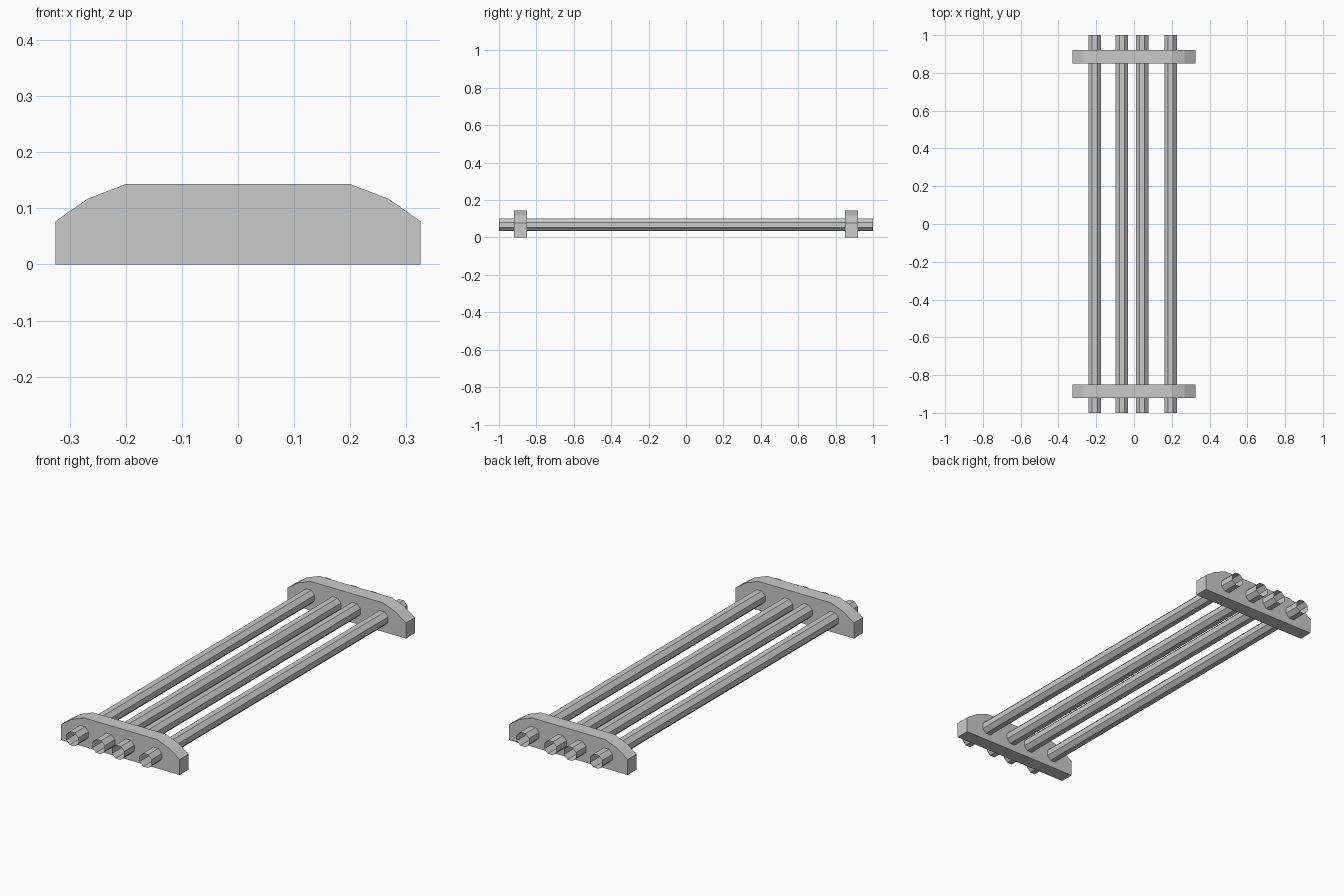
import bpy, bmesh, math
from mathutils import Matrix

if "Cube" in bpy.data.objects:
    bpy.data.objects.remove(bpy.data.objects["Cube"])


def make_object(name, bm):
    bmesh.ops.recalc_face_normals(bm, faces=bm.faces)
    mesh = bpy.data.meshes.new(name)
    bm.to_mesh(mesh)
    bm.free()
    obj = bpy.data.objects.new(name, mesh)
    bpy.context.collection.objects.link(obj)
    return obj


# End bracket: chamfered profile extruded along y
def bracket(name, y0, y1):
    half = [(0.325, 0), (0.325, 0.077), (0.268, 0.117), (0.2, 0.143)]
    outline = half + [(-x, z) for x, z in reversed(half)]
    bm = bmesh.new()
    face = bm.faces.new([bm.verts.new((x, y0, z)) for x, z in outline])
    ext = bmesh.ops.extrude_face_region(bm, geom=[face], use_keep_orig=True)
    verts = [g for g in ext["geom"] if isinstance(g, bmesh.types.BMVert)]
    bmesh.ops.translate(bm, verts=verts, vec=(0, y1 - y0, 0))
    return make_object(name, bm)


# Pipe: open-ended low-poly tube running the full length
def pipe(name, x, z=0.067, radius=0.036, sides=8):
    bm = bmesh.new()
    matrix = (Matrix.Translation((x, 0, z)) @ Matrix.Rotation(math.pi / 2, 4, 'X')
              @ Matrix.Rotation(math.pi / sides, 4, 'Z'))
    bmesh.ops.create_cone(bm, cap_ends=False, segments=sides, radius1=radius,
                          radius2=radius, depth=2, matrix=matrix)
    return make_object(name, bm)


bracket("front_bracket", -0.92, -0.85)
bracket("back_bracket", 0.85, 0.92)

for i, x in enumerate((-0.208, -0.064, 0.043, 0.194)):
    pipe(f"pipe_{i + 1}", x)
